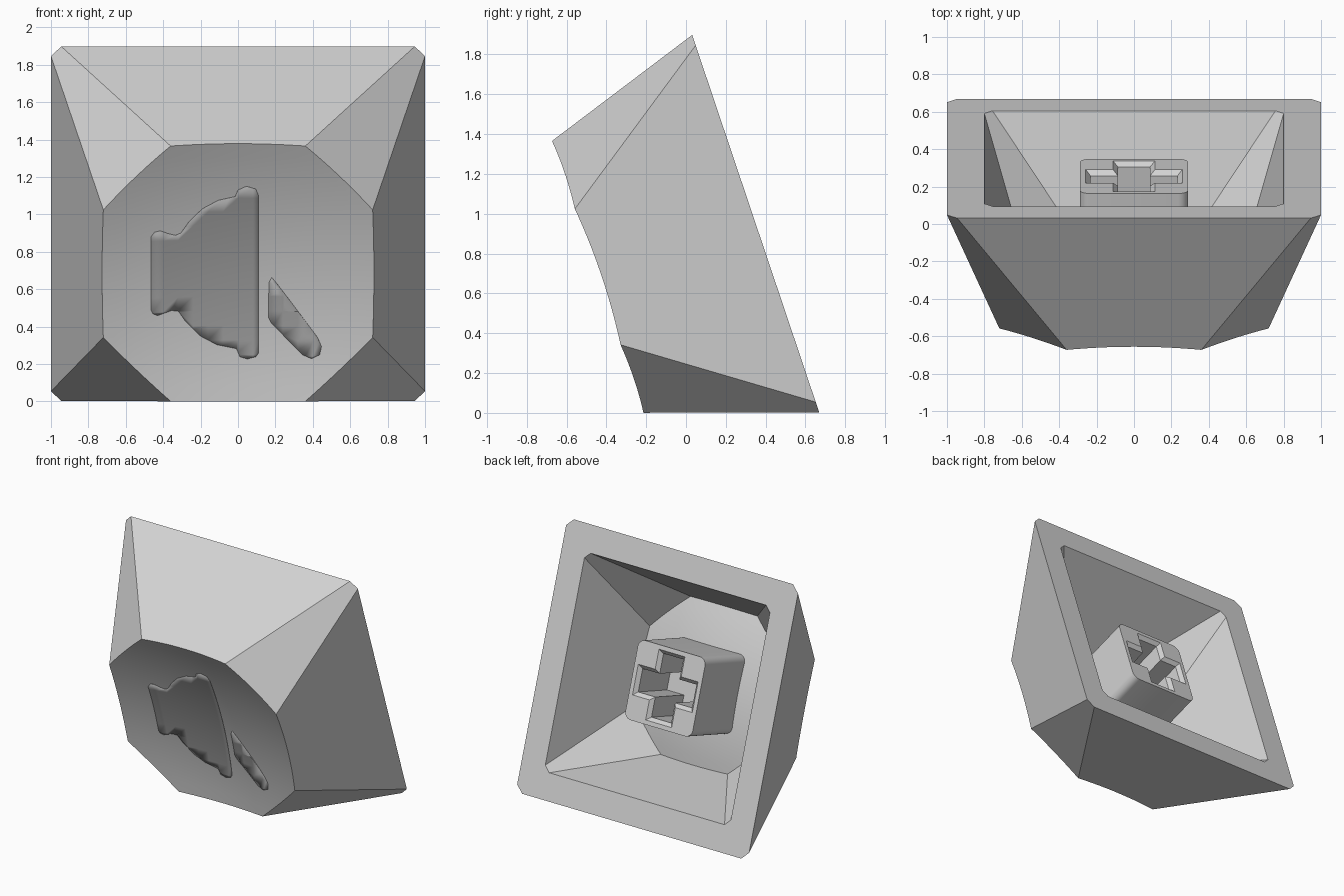
import bpy, bmesh, math

if "Cube" in bpy.data.objects:
    bpy.data.objects.remove(bpy.data.objects["Cube"])

# Local frame: x across, y up the cap, z out from the open base to the dished top
TILT = math.radians(108.6)
CENTRE_Y, CENTRE_Z = 0.35, 0.95
H = 0.837            # height of the top corners above the base
R = 3.0              # dish radius
RIM2 = 0.36 ** 2 + 0.72 ** 2


def material(name, v):
    m = bpy.data.materials.new(name)
    m.diffuse_color = (v, v, v, 1)
    m.use_nodes = True
    m.node_tree.nodes["Principled BSDF"].inputs["Base Color"].default_value = m.diffuse_color
    return m


grey = material("light_grey", 0.65)
dark = material("dark_grey", 0.38)


def dish(x, y):
    return H - (RIM2 - x * x - y * y) / (2 * R)


def octagon(a, b):
    return [(b, -a), (a, -b), (a, b), (b, a), (-b, a), (-a, b), (-a, -b), (-b, -a)]


def cut_grid(bm, z):
    """Slice the flat faces lying at height z into a fine grid."""
    for axis in ((1, 0, 0), (0, 1, 0)):
        for k in range(-8, 9):
            faces = [f for f in bm.faces if all(abs(v.co.z - z) < 1e-5 for v in f.verts)]
            edges = {e for f in faces for e in f.edges}
            verts = {v for f in faces for v in f.verts}
            bmesh.ops.bisect_plane(bm, geom=faces + list(edges) + list(verts), dist=1e-4,
                                   plane_co=[c * k * 0.08 for c in axis], plane_no=axis)


def finish(bm, name, mat, recalc=True):
    if recalc:
        bmesh.ops.recalc_face_normals(bm, faces=bm.faces[:])
    me = bpy.data.meshes.new(name)
    bm.to_mesh(me)
    bm.free()
    me.materials.append(mat)
    ob = bpy.data.objects.new(name, me)
    bpy.context.collection.objects.link(ob)
    ob.rotation_euler = (TILT, 0, 0)
    ob.location = (0, CENTRE_Y, CENTRE_Z)
    bpy.ops.object.select_all(action='DESELECT')
    ob.select_set(True)
    bpy.context.view_layer.objects.active = ob
    bpy.ops.object.shade_smooth_by_angle(angle=math.radians(30))
    return ob


def skin(bm, low, high):
    n = len(low)
    for i in range(n):
        j = (i + 1) % n
        bm.faces.new((low[i], low[j], high[j], high[i]))


# Cap body: outer shell and a 0.8 scale inner shell joined by a flat rim
bm = bmesh.new()
rings = []
for s in (1.0, 0.8):
    part = bmesh.new()
    low = [part.verts.new((x, y, 0)) for x, y in octagon(1, 0.945)]
    top = [part.verts.new((x, y, H)) for x, y in octagon(0.72, 0.36)]
    skin(part, low, top)
    part.faces.new(top)
    cut_grid(part, H)
    # Sink the top into a dish, sliding border points along the sloped sides
    for v in part.verts:
        if v.co.z < H - 1e-5:
            continue
        x, y = v.co.x, v.co.y
        sx, sy = math.copysign(1, x), math.copysign(1, y)
        px, py = x, y
        for _ in range(4):
            d = H - dish(px, py)
            px, py = x, y
            if abs(x) > 0.7198:
                px += sx * d * 0.28 / H
            elif abs(y) > 0.7198:
                py += sy * d * 0.28 / H
            elif abs(x) + abs(y) > 1.0798:
                px += sx * d * 0.4325 / H
                py += sy * d * 0.4325 / H
        v.co = (px, py, dish(px, py))
    bmesh.ops.scale(part, vec=(s, s, s), verts=part.verts[:])
    tmp = bpy.data.meshes.new("shell_tmp")
    part.to_mesh(tmp)
    part.free()
    bm.from_mesh(tmp)
    bpy.data.meshes.remove(tmp)
    bm.verts.ensure_lookup_table()
    rings.append([min(bm.verts, key=lambda v: (v.co.x - x * s) ** 2 + (v.co.y - y * s) ** 2
                      + v.co.z ** 2) for x, y in octagon(1, 0.945)])
skin(bm, rings[0], rings[1])
finish(bm, "cap_body", grey)

# Mounting stem: rounded square post with a chamfered cross socket
bm = bmesh.new()


def loop(points, z):
    return [bm.verts.new((x, y, z)) for x, y in points]


def cross(a, t):
    return [(t, -a), (t, -t), (a, -t), (a, t), (t, t), (t, a),
            (-t, a), (-t, t), (-a, t), (-a, -t), (-t, -t), (-t, -a)]


post = []
for q in range(4):
    cx, cy = [(1, 1), (-1, 1), (-1, -1), (1, -1)][q]
    for k in range(7):
        a = math.radians(90 * q + 15 * k)
        post.append((cx * 0.235 + 0.055 * math.cos(a), cy * 0.235 + 0.055 * math.sin(a)))
end, root = loop(post, 0.10), loop(post, 0.66)
skin(bm, end, root)
bm.faces.new(root)
mouth, throat, floor = (loop(cross(0.258, 0.112), 0.10), loop(cross(0.232, 0.085), 0.127),
                        loop(cross(0.232, 0.085), 0.50))
skin(bm, mouth, throat)
skin(bm, throat, floor)
bm.faces.new(floor)
border = [e for e in bm.edges if all(abs(v.co.z - 0.10) < 1e-5 for v in e.verts)]
bmesh.ops.triangle_fill(bm, edges=border, use_beauty=True, use_dissolve=False)
finish(bm, "stem", grey)

# Inlaid shapes: outlines seen from the front, wrapped onto the dish
dome = [(-.465, .49), (-.465, .88), (-.445, .905), (-.415, .912), (-.375, .898),
        (-.335, .888), (-.305, .9), (-.26, .963), (-.19, 1.03), (-.105, 1.075),
        (-.015, 1.095), (0, 1.13), (.045, 1.15), (.095, 1.135), (.11, 1.1),
        (.11, .26), (.095, .24), (.05, .228), (.01, .24), (-.008, .283),
        (-.115, .305), (-.205, .353), (-.28, .428), (-.318, .483), (-.355, .487),
        (-.43, .46), (-.455, .47)]
bar = [(.165, .635), (.18, .663), (.2, .64), (.425, .342), (.446, .294),
       (.436, .25), (.393, .23), (.345, .25), (.18, .417), (.163, .45)]


def from_front(x, z):
    y = 0.0
    for _ in range(8):
        y = (z - CENTRE_Z - math.cos(TILT) * dish(x, y)) / math.sin(TILT)
    return x, y


for name, outline in (("dome_inlay", dome), ("bar_inlay", bar)):
    bm = bmesh.new()
    face = bm.faces.new([bm.verts.new((*from_front(x, z), 0)) for x, z in outline])
    face.normal_update()
    if face.normal.z < 0:
        face.normal_flip()
    cut_grid(bm, 0)
    for v in bm.verts:
        v.co.z = dish(v.co.x, v.co.y) + 0.004
    ob = finish(bm, name, dark, recalc=False)
    mod = ob.modifiers.new("thickness", 'SOLIDIFY')
    mod.thickness = 0.008
    mod.offset = -1
